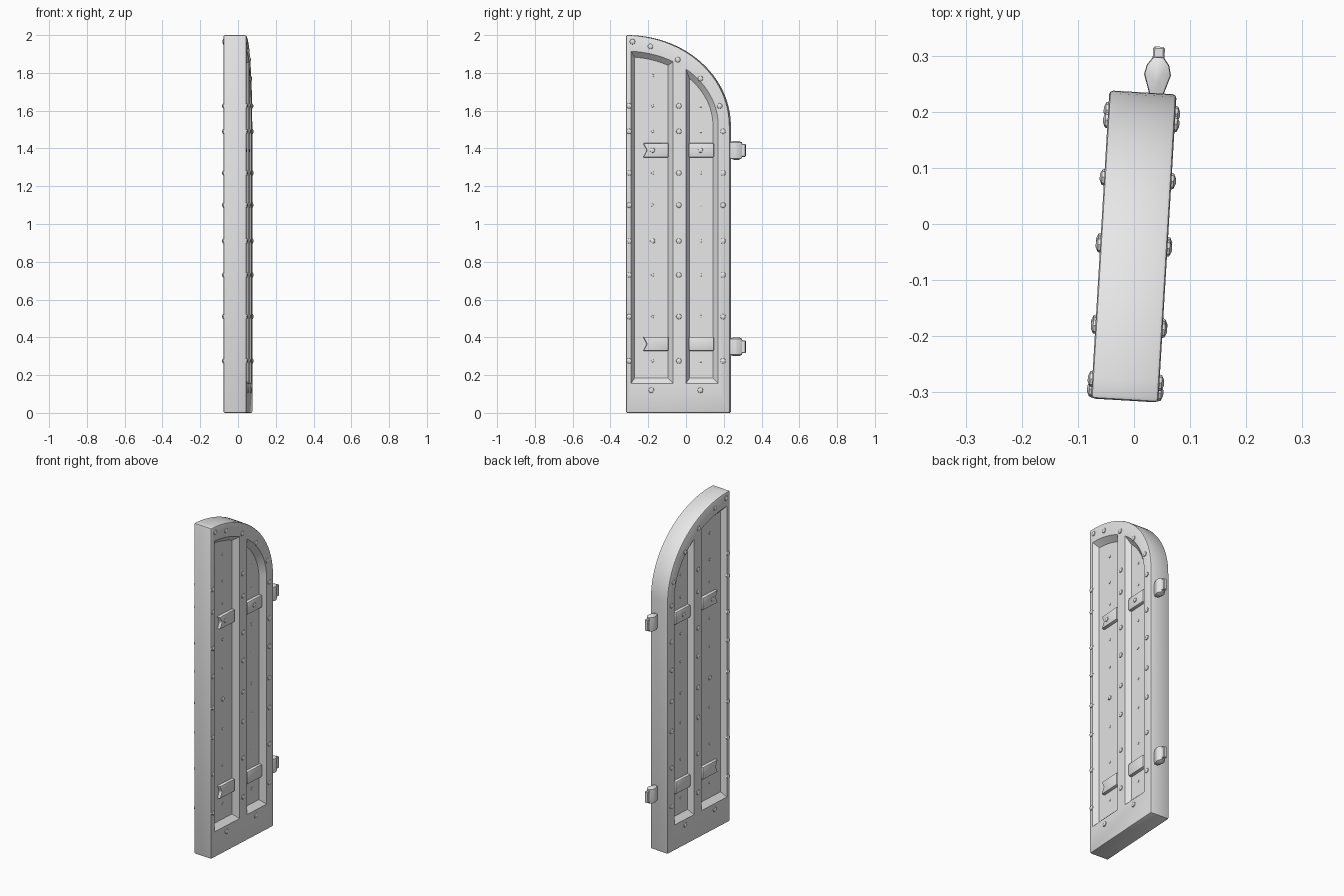
import bpy
import bmesh
import math
from mathutils import Matrix, Vector

if "Cube" in bpy.data.objects:
    bpy.data.objects.remove(bpy.data.objects["Cube"], do_unlink=True)

# One grey for the whole door
grey = bpy.data.materials.new("plain grey")
grey.use_nodes = True
grey.diffuse_color = (0.8, 0.8, 0.8, 1)
grey.node_tree.nodes["Principled BSDF"].inputs["Base Color"].default_value = grey.diffuse_color

HALF = 0.06            # half thickness of the door
FLOOR = 0.03           # recessed panel surface
FREE, HUNG = -0.315, 0.235   # free edge and hinge edge
MID = -0.035
SWING = (Matrix.Translation((0, MID, 0)) @ Matrix.Rotation(math.radians(-3.4), 4, "Z")
         @ Matrix.Translation((0, -MID, 0)))


def finish(name, bm):
    """Turn a bmesh into an object, swung slightly open like the door."""
    bmesh.ops.recalc_face_normals(bm, faces=bm.faces)
    bm.transform(SWING)
    mesh = bpy.data.meshes.new(name)
    bm.to_mesh(mesh)
    bm.free()
    mesh.materials.append(grey)
    obj = bpy.data.objects.new(name, mesh)
    bpy.context.collection.objects.link(obj)
    return obj


def loft(bm, rings):
    """Skin a stack of equal-length point rings and cap both ends."""
    loops = [[bm.verts.new(p) for p in ring] for ring in rings]
    n = len(loops[0])
    for a, b in zip(loops, loops[1:]):
        for i in range(n):
            j = (i + 1) % n
            bm.faces.new((a[i], a[j], b[j], b[i]))
    bm.faces.new(loops[0][::-1])
    bm.faces.new(loops[-1])


def at_x(x, loop):
    return [(x, y, z) for y, z in loop]


def apply_modifiers(obj):
    graph = bpy.context.evaluated_depsgraph_get()
    mesh = bpy.data.meshes.new_from_object(obj.evaluated_get(graph))
    obj.modifiers.clear()
    obj.data = mesh


def bevel(obj, width, segments=2):
    mod = obj.modifiers.new("soft edges", "BEVEL")
    mod.width, mod.segments = width, segments
    mod.limit_method, mod.angle_limit = "ANGLE", math.radians(50)


# Door slab with a quarter-arch top
outline = [(FREE, 0), (HUNG, 0)]
for i in range(25):
    t = math.pi / 2 * i / 24
    outline.append((FREE + 0.55 * math.cos(t), 1.52 + 0.48 * math.sin(t)))
bm = bmesh.new()
loft(bm, [at_x(-HALF, outline), at_x(HALF, outline)])
door = finish("door_frame", bm)
bevel(door, 0.007)


# Sloped recesses cut into both faces
def recess_loop(y0, y1, inset):
    y0, y1 = y0 + inset * 0.6, y1 - inset
    a, b = 0.49 - inset, 0.395 - inset
    loop = [(y0, 0.155 + inset), (y1, 0.155 + inset)]
    for i in range(13):
        y = y1 + (y0 - y1) * (i / 12) ** 1.5
        u = min(1, (y - FREE) / a)
        loop.append((y, 1.52 + b * math.sqrt(1 - u * u)))
    return loop


cutters = []
for y0, y1 in ((-0.288, -0.064), (0.003, 0.174)):
    for s in (1, -1):
        bm = bmesh.new()
        outer, inner = recess_loop(y0, y1, 0), recess_loop(y0, y1, 0.03)
        loft(bm, [at_x(s * FLOOR, inner), at_x(s * HALF, outer), at_x(s * 0.1, outer)])
        cutter = finish("recess_cutter", bm)
        cutter.hide_render = True
        cutters.append(cutter)
        mod = door.modifiers.new("recess", "BOOLEAN")
        mod.operation, mod.solver, mod.object = "DIFFERENCE", "EXACT", cutter
apply_modifiers(door)
for cutter in cutters:
    bpy.data.objects.remove(cutter, do_unlink=True)
parts = [door]

# Strap plates lying on the panels
for y0, y1, notch in ((-0.225, -0.09, 0.02), (0.018, 0.15, 0)):
    for z in (0.365, 1.39):
        for s, side in ((1, "left"), (-1, "right")):
            bm = bmesh.new()
            shape = [(y0, z - 0.038), (y1, z - 0.038), (y1, z + 0.038),
                     (y0, z + 0.038), (y0 + notch, z)]
            loft(bm, [at_x(s * 0.025, shape), at_x(s * 0.05, shape)])
            strap = finish(side + "_strap", bm)
            bevel(strap, 0.007)
            apply_modifiers(strap)
            parts.append(strap)


# Domed bolt heads
def bolts(name, places, base, radius, height):
    bm = bmesh.new()
    for y, z in places:
        for s in (1, -1):
            for r1, r2, low, high in ((radius, radius * 0.85, -0.004, height * 0.5),
                                      (radius * 0.85, radius * 0.3, height * 0.5, height)):
                place = (Matrix.Translation((s * (base + (low + high) / 2), y, z))
                         @ Matrix.Rotation(s * math.pi / 2, 4, "Y"))
                bmesh.ops.create_cone(bm, cap_ends=True, segments=8, radius1=r1,
                                      radius2=r2, depth=high - low, matrix=place)
    parts.append(finish(name, bm))


rows = [0.275, 0.51, 0.73, 0.91, 1.1, 1.27, 1.49]
rim = [(y, z) for y in (-0.298, -0.034, 0.2) for z in rows]
rim += [(-0.298, 1.625), (-0.034, 1.625), (0.182, 1.625), (-0.28, 1.965), (-0.185, 1.94),
        (-0.04, 1.87), (0.08, 1.77), (-0.18, 0.12), (0.08, 0.12)]
bolts("frame_bolts", rim, HALF, 0.016, 0.008)
bolts("strap_bolts", [(-0.175, 1.39), (0.08, 1.39)], 0.05, 0.015, 0.007)
bolts("panel_bolt", [(-0.175, 0.91)], FLOOR, 0.015, 0.008)
small = [(y, z) for y in (-0.175, 0.08) for z in rows + [1.625]] + [(-0.175, 1.785)]
bolts("panel_studs", small, FLOOR, 0.009, 0.004)

# Hinges: pointed knuckle with a square tail
half_plan = [(0.011, 0.228), (0.024, 0.268), (0.02, 0.285), (0.009, 0.3)]
plan = half_plan + [(-x, y) for x, y in reversed(half_plan)]
for z, level in ((0.35, "lower"), (1.39, "upper")):
    bm = bmesh.new()
    rings = []
    for dz, k in ((-0.05, 0.35), (-0.042, 0.95), (-0.03, 1), (0.03, 1), (0.042, 0.95), (0.05, 0.35)):
        rings.append([(0.024 + x * k, 0.272 + (y - 0.272) * k, z + dz) for x, y in plan])
    loft(bm, rings)
    parts.append(finish(level + "_hinge_knuckle", bm))
    bm = bmesh.new()
    bmesh.ops.create_cube(bm, size=1)
    bmesh.ops.scale(bm, vec=Vector((0.021, 0.06, 0.068)), verts=bm.verts)
    bmesh.ops.translate(bm, vec=Vector((0.024, 0.288, z)), verts=bm.verts)
    tail = finish(level + "_hinge_tail", bm)
    bevel(tail, 0.003, 1)
    apply_modifiers(tail)
    parts.append(tail)

# Smooth shading with crisp edges
bpy.ops.object.select_all(action="DESELECT")
for part in parts:
    part.select_set(True)
bpy.context.view_layer.objects.active = door
bpy.ops.object.shade_smooth_by_angle(angle=math.radians(30))
